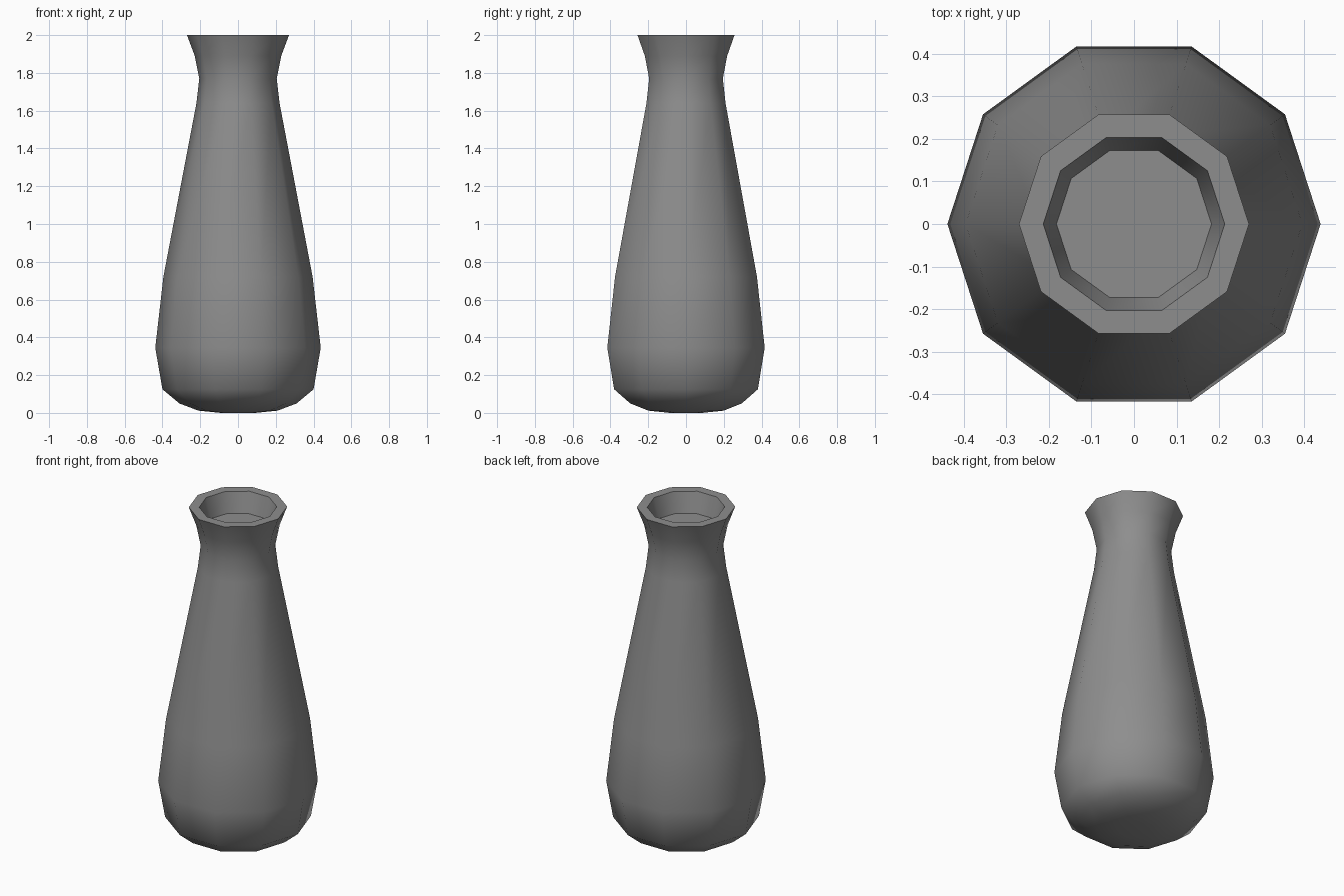
import bpy, bmesh, math

if "Cube" in bpy.data.objects:
    bpy.data.objects.remove(bpy.data.objects["Cube"])

SIDES = 10

# one flat grey for the whole vase
grey = bpy.data.materials.new("vase grey")
grey.diffuse_color = (0.27, 0.27, 0.27, 1)
grey.use_nodes = True
grey.node_tree.nodes["Principled BSDF"].inputs["Base Color"].default_value = grey.diffuse_color

# profile (radius, height): base, belly, neck, flared rim, recessed mouth
profile = [(0.09, 0.0), (0.21, 0.012), (0.31, 0.05), (0.40, 0.125),
           (0.438, 0.345), (0.395, 0.72), (0.22, 1.64), (0.205, 1.77),
           (0.229, 1.89), (0.27, 2.0), (0.213, 2.0), (0.182, 1.88)]

bm = bmesh.new()
rings = []
for r, z in profile:
    rings.append([bm.verts.new((r * math.cos(2 * math.pi * i / SIDES),
                                r * math.sin(2 * math.pi * i / SIDES), z))
                  for i in range(SIDES)])
for a, b in zip(rings, rings[1:]):
    for i in range(SIDES):
        j = (i + 1) % SIDES
        bm.faces.new((a[i], a[j], b[j], b[i]))
bm.faces.new(rings[0][::-1])   # underside
bm.faces.new(rings[-1])        # floor inside the mouth
bmesh.ops.recalc_face_normals(bm, faces=bm.faces[:])

mesh = bpy.data.meshes.new("vase")
bm.to_mesh(mesh)
bm.free()
mesh.materials.append(grey)
vase = bpy.data.objects.new("vase", mesh)
bpy.context.collection.objects.link(vase)

# smooth body, sharp rim edges
bpy.context.view_layer.objects.active = vase
vase.select_set(True)
bpy.ops.object.shade_smooth_by_angle(angle=math.radians(50))
